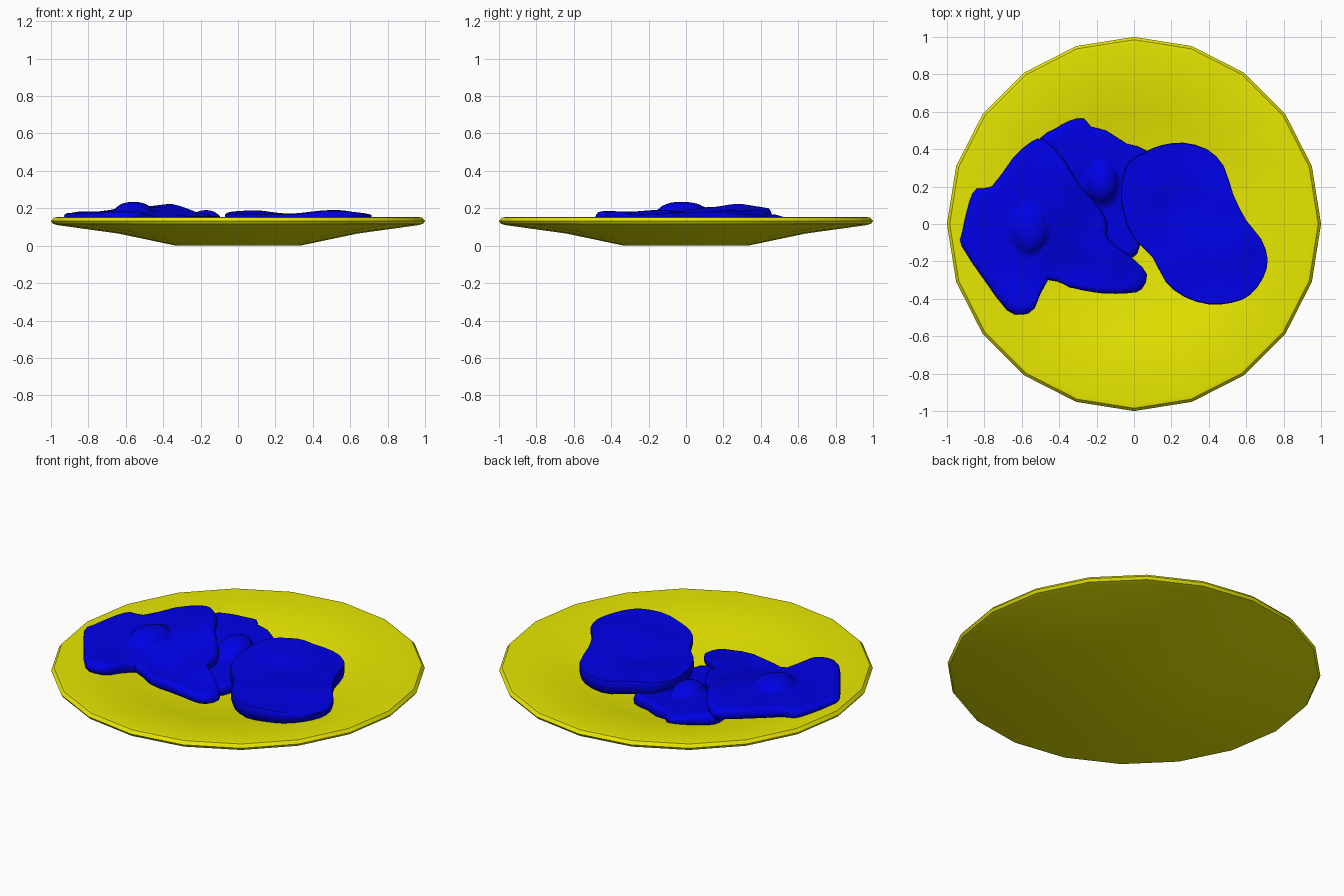
import bpy, bmesh, math
from mathutils import Vector


def material(name, color):
    m = bpy.data.materials.new(name)
    m.diffuse_color = color
    return m


YELLOW = material("plate_yellow", (0.8, 0.8, 0.0, 1))
BLUE = material("food_blue", (0.0, 0.0, 0.8, 1))


def finish(name, bm, mat, angle):
    bmesh.ops.recalc_face_normals(bm, faces=bm.faces)
    me = bpy.data.meshes.new(name)
    bm.to_mesh(me)
    bm.free()
    ob = bpy.data.objects.new(name, me)
    bpy.context.collection.objects.link(ob)
    me.materials.append(mat)
    bpy.ops.object.select_all(action='DESELECT')
    ob.select_set(True)
    bpy.context.view_layer.objects.active = ob
    bpy.ops.object.shade_smooth_by_angle(angle=math.radians(angle))
    return ob


def skin(bm, rings):
    """Bridge rings of equal length and fan-cap both ends."""
    n = len(rings[0])
    for a, b in zip(rings, rings[1:]):
        for i in range(n):
            j = (i + 1) % n
            bm.faces.new((a[i], a[j], b[j], b[i]))


def fan(bm, ring, co):
    c = bm.verts.new(co)
    for i in range(len(ring)):
        bm.faces.new((ring[i], ring[(i + 1) % len(ring)], c))


# Plate: 20-sided lathe profile, outside bottom to inside bottom
PLATE = [(0.33, 0), (0.64, 0.065), (0.965, 0.11), (0.99, 0.117), (1.0, 0.132),
         (0.985, 0.15), (0.965, 0.153), (0.6, 0.10), (0.3, 0.04)]
bm = bmesh.new()
rings = [[bm.verts.new((r * math.cos(k * math.pi / 10), r * math.sin(k * math.pi / 10), z))
          for k in range(20)] for r, z in PLATE]
skin(bm, rings)
bm.faces.new(rings[0])
bm.faces.new(rings[-1])
finish("plate", bm, YELLOW, 35)


def plate_z(x, y):
    r = math.hypot(x, y)
    if r < 0.3:
        return 0.04
    if r < 0.6:
        return 0.04 + (r - 0.3) * 0.2
    return 0.10 + (r - 0.6) * 0.145


def food(name, outline, center, heights, thick, edge, yolk=None, angle=60):
    """Draped patch: the top follows sampled heights, edge lists (scale, drop) rings."""
    def top(x, y):
        ws = [(1 / ((x - a) ** 2 + (y - b) ** 2 + 0.004) ** 1.5, h) for a, b, h in heights]
        z = sum(w * h for w, h in ws) / sum(w for w, h in ws)
        z = max(z, plate_z(x, y) + 0.03)
        if yolk:
            d = ((x - yolk[0]) / yolk[2]) ** 2 + ((y - yolk[1]) / yolk[3]) ** 2
            z += yolk[4] * math.sqrt(max(0, 1 - d))
        return z

    def point(p, s, drop):
        x = center[0] + (p[0] - center[0]) * s
        y = center[1] + (p[1] - center[1]) * s
        t = top(x, y)
        return x, y, t + drop * (max(t - thick, plate_z(x, y) - 0.005) - t)

    # Subdivide the outline with a smooth closed spline
    pts, n = [], len(outline)
    for i in range(n):
        a, b, c, d = (Vector(outline[(i + k) % n]) for k in (-1, 0, 1, 2))
        pts += [b, (b + c) * 0.5625 - (a + d) * 0.0625]
    profile = [(k / 22, 0) for k in range(1, 21)] + edge + [(0.6, 1), (0.25, 1)]
    bm = bmesh.new()
    rings = [[bm.verts.new(point(p, s, d)) for p in pts] for s, d in profile]
    skin(bm, rings)
    fan(bm, rings[0], point(center, 1, 0))
    fan(bm, rings[-1], point(center, 1, 1))
    return finish(name, bm, BLUE, angle)


ROUND = [(0.965, 0.08), (0.99, 0.3), (1.0, 0.55), (0.985, 0.9), (0.96, 1)]
SHARP = [(0.955, 0), (0.99, 0.0), (1.0, 0.08), (1.0, 0.5), (0.97, 0.9), (0.94, 1)]

# Upper fried egg, draped over the other egg
food("upper_egg",
     [(-0.55, 0.44), (-0.48, 0.45), (-0.37, 0.34), (-0.3, 0.22), (-0.2, 0.11), (-0.14, 0),
      (-0.14, -0.08), (0, -0.19), (0.07, -0.27), (0.04, -0.35), (-0.03, -0.37),
      (-0.18, -0.37), (-0.34, -0.34), (-0.46, -0.30), (-0.53, -0.45), (-0.6, -0.485),
      (-0.68, -0.46), (-0.8, -0.3), (-0.92, -0.12), (-0.92, -0.05), (-0.88, 0.12),
      (-0.84, 0.19), (-0.76, 0.2), (-0.65, 0.35)],
     (-0.5, -0.03),
     [(-0.9, -0.1, 0.175), (-0.6, -0.45, 0.185), (-0.8, 0.15, 0.183), (-0.55, 0.42, 0.205),
      (-0.35, 0.28, 0.225), (-0.15, 0, 0.175), (-0.2, -0.1, 0.155), (0.04, -0.3, 0.12),
      (-0.3, -0.25, 0.13), (-0.56, -0.03, 0.187), (-0.45, 0.15, 0.208), (-0.7, -0.2, 0.175)],
     0.06, ROUND, (-0.56, -0.03, 0.1, 0.125, 0.048))

# Lower fried egg, mostly covered
food("lower_egg",
     [(-0.5, 0.46), (-0.42, 0.51), (-0.35, 0.55), (-0.27, 0.565), (-0.23, 0.52),
      (-0.15, 0.5), (-0.04, 0.43), (0.07, 0.39), (0.1, 0.25), (0.06, 0.05), (0.03, -0.12),
      (-0.01, -0.18), (-0.12, -0.17), (-0.3, -0.02), (-0.42, 0.15), (-0.5, 0.35)],
     (-0.17, 0.22),
     [(-0.3, 0.52, 0.145), (-0.42, 0.47, 0.17), (-0.2, 0.4, 0.145), (0.02, 0.38, 0.12),
      (0, -0.1, 0.1), (-0.4, 0.3, 0.165), (0, 0.1, 0.1), (-0.17, 0.22, 0.13),
      (-0.2, 0, 0.11)],
     0.08, ROUND, (-0.17, 0.22, 0.085, 0.11, 0.06))

# Thick slice leaning on the lower egg
food("slice",
     [(0.07, 0.39), (0.14, 0.42), (0.26, 0.435), (0.39, 0.4), (0.48, 0.31), (0.53, 0.16),
      (0.6, 0.02), (0.68, -0.08), (0.715, -0.19), (0.69, -0.29), (0.62, -0.38),
      (0.53, -0.42), (0.4, -0.43), (0.27, -0.39), (0.17, -0.31), (0.1, -0.18),
      (0.02, -0.1), (-0.04, 0), (-0.07, 0.14), (-0.06, 0.26), (-0.02, 0.34)],
     (0.31, 0.02),
     [(-0.05, 0.15, 0.165), (0.06, 0.2, 0.192), (0.1, 0.37, 0.19), (0.25, 0.42, 0.165),
      (0.43, 0.35, 0.165), (0.25, 0.1, 0.16), (0.1, -0.1, 0.165), (0.3, -0.35, 0.165),
      (0.52, -0.15, 0.192), (0.5, -0.4, 0.185), (0.7, -0.2, 0.165), (0.5, 0.15, 0.18)],
     0.085, SHARP, angle=45)
